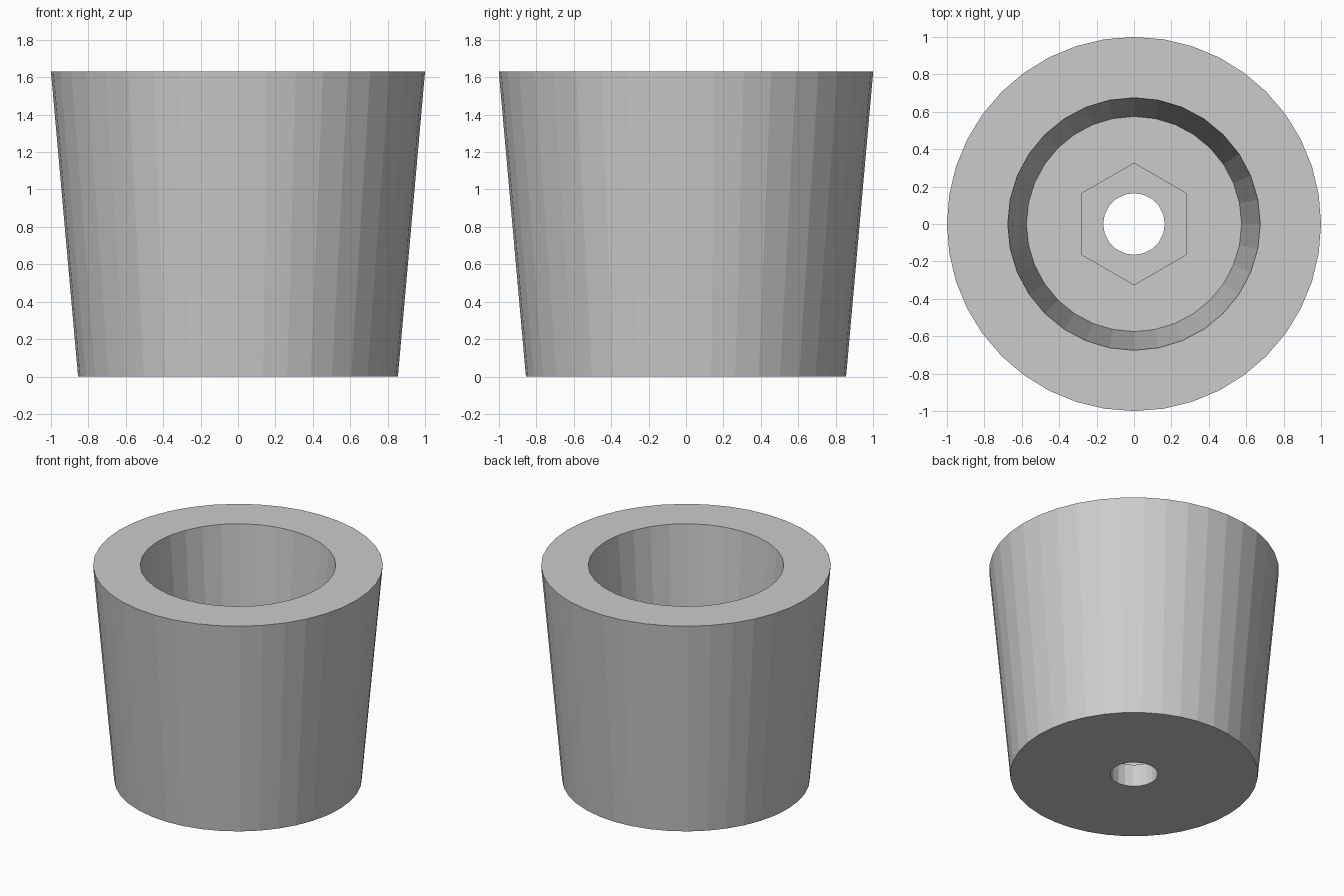
import bpy
import math

cube = bpy.data.objects.get("Cube")
if cube:
    bpy.data.objects.remove(cube, do_unlink=True)

# Single plain grey
grey = bpy.data.materials.new("plain grey")
grey.use_nodes = True
colour = (0.6, 0.6, 0.6, 1.0)
grey.diffuse_color = colour
grey.node_tree.nodes["Principled BSDF"].inputs["Base Color"].default_value = colour


def frustum(name, sides, r_low, r_high, z_low, z_high, turn=0.0):
    """Flat-faced tapered solid standing between two heights."""
    bpy.ops.mesh.primitive_cone_add(
        vertices=sides, radius1=r_low, radius2=r_high, depth=z_high - z_low,
        location=(0, 0, (z_low + z_high) / 2), rotation=(0, 0, turn))
    obj = bpy.context.object
    obj.name = name
    obj.data.materials.append(grey)
    return obj


height = 1.63
floor_z = 0.48      # cavity floor
ledge_z = 0.17      # bottom of the hexagonal pocket
over = 0.1          # cutter overshoot
slope = (0.675 - 0.575) / (height - floor_z)

# Tapered outer body
body = frustum("tapered_cup", 40, 0.855, 1.0, 0, height)

# Cavity, nut pocket and bolt hole
cutters = [
    frustum("cavity_cutter", 32, 0.575, 0.675 + slope * over, floor_z, height + over),
    frustum("hex_pocket_cutter", 6, 0.325, 0.325, ledge_z, floor_z + over),
    frustum("bolt_hole_cutter", 20, 0.165, 0.165, -over, ledge_z + over),
]
for cutter in cutters:
    cutter.hide_render = True
    bpy.context.view_layer.objects.active = body
    cut = body.modifiers.new(cutter.name, 'BOOLEAN')
    cut.operation = 'DIFFERENCE'
    cut.solver = 'EXACT'
    cut.object = cutter
    bpy.ops.object.modifier_apply(modifier=cut.name)
for cutter in cutters:
    bpy.data.objects.remove(cutter, do_unlink=True)
